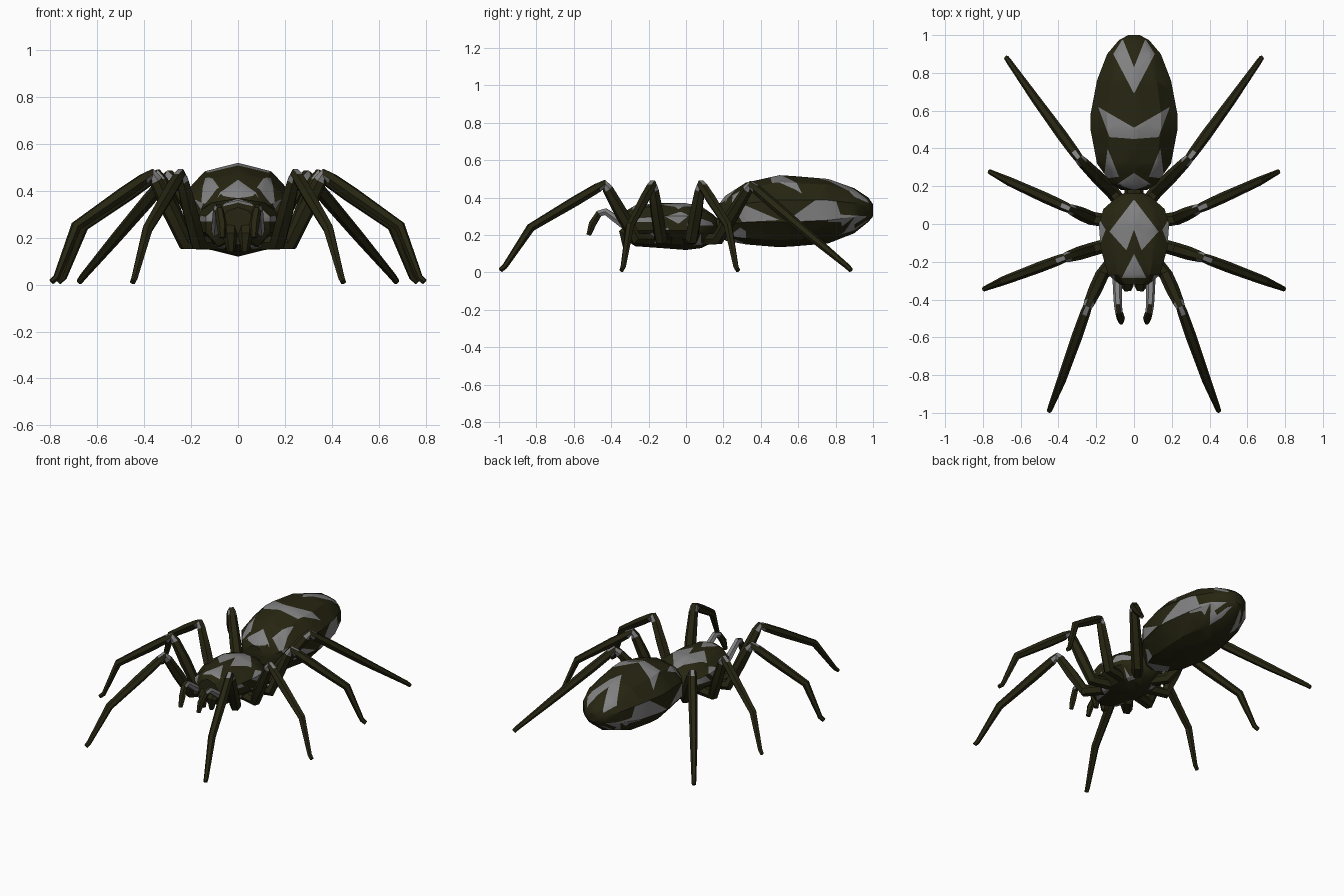
import bpy, bmesh, math
from mathutils import Vector

if "Cube" in bpy.data.objects:
    bpy.data.objects.remove(bpy.data.objects["Cube"])


def material(name, rgb):
    m = bpy.data.materials.new(name)
    m.diffuse_color = (*rgb, 1)
    m.use_nodes = True
    m.node_tree.nodes["Principled BSDF"].inputs["Base Color"].default_value = m.diffuse_color
    return m


OLIVE = material("dark_olive", (0.02, 0.019, 0.006))
GREY = material("pale_grey", (0.22, 0.22, 0.225))


def finish(bm, name, mirror=False):
    bmesh.ops.recalc_face_normals(bm, faces=bm.faces[:])
    me = bpy.data.meshes.new(name)
    bm.to_mesh(me)
    bm.free()
    me.materials.append(OLIVE)
    me.materials.append(GREY)
    ob = bpy.data.objects.new(name, me)
    bpy.context.collection.objects.link(ob)
    if mirror:
        ob.modifiers.new("mirror", 'MIRROR').use_mirror_merge = False
    bpy.ops.object.select_all(action='DESELECT')
    ob.select_set(True)
    bpy.context.view_layer.objects.active = ob
    bpy.ops.object.shade_smooth_by_angle(angle=math.radians(32))
    return ob


def bridge(bm, rings):
    """Join rings of vertices into a closed skin; returns faces per segment."""
    n = len(rings[0])
    segs = []
    for a, b in zip(rings, rings[1:]):
        segs.append([bm.faces.new((a[i], a[(i + 1) % n], b[(i + 1) % n], b[i]))
                     for i in range(n)])
    bm.faces.new(rings[0])
    bm.faces.new(rings[-1][::-1])
    return segs


def inside(p, tri):
    s = [(b[0] - a[0]) * (p[1] - a[1]) - (b[1] - a[1]) * (p[0] - a[0])
         for a, b in zip(tri, tri[1:] + tri[:1])]
    return all(v > 0 for v in s) or all(v < 0 for v in s)


def body(name, sections, sides, top, flank, belly):
    """Loft of (y, half width, bottom, top, widest height), with triangular
    markings cut into the back, flanks and belly."""
    bm = bmesh.new()
    rings = []
    for y, w, lo, hi, mid in sections:
        ring = []
        for i in range(sides):
            a = 2 * math.pi * i / sides
            c = math.cos(a)
            z = mid + c * ((hi - mid) if c > 0 else (mid - lo))
            ring.append(bm.verts.new((w * math.sin(a) * 1.03, y, z)))
        rings.append(ring)
    bridge(bm, rings)
    bmesh.ops.recalc_face_normals(bm, faces=bm.faces[:])
    bmesh.ops.triangulate(bm, faces=bm.faces[:])

    # Cut each marking edge through the faces of its own region only
    def region(f):
        nz = f.normal.z
        return 'top' if nz > 0.5 else 'belly' if nz < -0.6 else 'flank'

    marks = {'top': top, 'flank': flank, 'belly': belly}
    for key, tris in marks.items():
        for tri in tris:
            for a, b in zip(tri, tri[1:] + tri[:1]):
                d = (b[0] - a[0], b[1] - a[1])
                if key == 'flank':
                    planes = [((0, a[0], a[1]), (0, d[1], -d[0]))]
                else:
                    planes = [((s * a[0], a[1], 0), (s * d[1], -d[0], 0)) for s in (1, -1)]
                for co, no in planes:
                    fs = [f for f in bm.faces if region(f) == key]
                    es = {e for f in fs for e in f.edges}
                    vs = {v for f in fs for v in f.verts}
                    bmesh.ops.bisect_plane(bm, geom=fs + list(es) + list(vs), dist=1e-5,
                                           plane_co=co, plane_no=no)
    bm.normal_update()
    for f in bm.faces:
        c = f.calc_center_median()
        key = region(f)
        p = (c.y, c.z) if key == 'flank' else (abs(c.x), c.y)
        f.material_index = int(any(inside(p, t) for t in marks[key]))
    return finish(bm, name)


# Abdomen
body("abdomen",
     [(0.18, 0.07, 0.21, 0.37, 0.29), (0.21, 0.12, 0.17, 0.41, 0.30),
      (0.32, 0.20, 0.15, 0.48, 0.32), (0.50, 0.235, 0.135, 0.52, 0.33),
      (0.58, 0.235, 0.14, 0.515, 0.33), (0.76, 0.20, 0.155, 0.50, 0.335),
      (0.90, 0.145, 0.21, 0.45, 0.335), (0.975, 0.08, 0.27, 0.40, 0.335),
      (1.00, 0.03, 0.30, 0.365, 0.335)], 10,
     top=[[(0, .69), (.11, .90), (0, .83)], [(.11, .90), (.06, .98), (0, .83)],
          [(0, .51), (.19, .62), (.13, .46)], [(0, .51), (.13, .46), (0, .45)],
          [(.14, .40), (.08, .25), (.16, .24)], [(0, .27), (.09, .21), (0, .18)]],
     flank=[[(.53, .27), (.78, .45), (.84, .27)], [(.82, .31), (.84, .22), (.97, .30)],
            [(.68, .50), (.88, .46), (.97, .38)], [(.36, .48), (.44, .42), (.62, .45)],
            [(.22, .40), (.30, .27), (.50, .28)], [(.21, .18), (.44, .14), (.29, .24)]],
     belly=[[(0, .34), (.10, .20), (0, .18)], [(.03, .98), (.14, .90), (.08, .82)]])

# Head and thorax
body("thorax",
     [(-0.32, 0.075, 0.17, 0.33, 0.25), (-0.27, 0.14, 0.14, 0.36, 0.26),
      (-0.13, 0.18, 0.13, 0.37, 0.27), (0.0, 0.19, 0.12, 0.37, 0.27),
      (0.08, 0.165, 0.13, 0.355, 0.26), (0.145, 0.09, 0.16, 0.31, 0.25),
      (0.165, 0.05, 0.19, 0.29, 0.24)], 10,
     top=[[(0, .13), (.13, -.04), (0, -.03)], [(.13, -.04), (.04, -.14), (0, -.03)],
          [(0, -.16), (.065, -.285), (0, -.285)], [(.20, -.16), (.15, -.03), (.20, .05)]],
     flank=[[(-.31, .27), (-.24, .36), (-.17, .27)], [(-.20, .15), (-.10, .24), (-.02, .15)],
            [(-.15, .32), (-.04, .26), (.05, .33)], [(.00, .25), (.08, .34), (.15, .25)]],
     belly=[[(.05, -.30), (.15, -.18), (.10, -.10)], [(.05, .14), (.15, .08), (.08, .04)]])

# Waist
bm = bmesh.new()
bridge(bm, [[bm.verts.new((0.05 * math.cos(i * math.pi / 4), y,
                           0.25 + 0.045 * math.sin(i * math.pi / 4))) for i in range(8)]
            for y in (0.14, 0.21)])
finish(bm, "waist")


def limb(name, path, radii, grey_segments, sides=6):
    """Jointed tube along the path, mirrored to the other side."""
    pts = [Vector(p) for p in path]
    flat = pts[-1] - pts[0]
    flat.z = 0
    side = flat.cross(Vector((0, 0, 1))).normalized()
    bm = bmesh.new()
    rings = []
    for i, p in enumerate(pts):
        t = Vector()
        if i:
            t += (p - pts[i - 1]).normalized()
        if i < len(pts) - 1:
            t += (pts[i + 1] - p).normalized()
        up = side.cross(t).normalized()
        rings.append([bm.verts.new(p + radii[i] * (side * math.cos(a) + up * math.sin(a)))
                      for a in (2 * math.pi * k / sides for k in range(sides))])
    segs = bridge(bm, rings)
    for s, skip in grey_segments:
        for k, f in enumerate(segs[s]):
            f.material_index = int(k not in skip)
    finish(bm, name, mirror=True)


# Walking legs: socket, hip, knee, ankle, foot
LEGS = {
    "front_leg": [(.10, -.18, .18), (.17, -.27, .18), (.245, -.435, .475),
                  (.385, -.83, .24), (.445, -.98, .012)],
    "second_leg": [(.10, -.10, .18), (.225, -.135, .18), (.365, -.178, .475),
                   (.69, -.30, .25), (.785, -.34, .012)],
    "third_leg": [(.10, .01, .18), (.225, .03, .18), (.34, .08, .475),
                  (.66, .225, .25), (.755, .272, .012)],
    "back_leg": [(.06, .10, .18), (.115, .17, .18), (.29, .345, .47),
                 (.52, .66, .20), (.67, .872, .012)],
}
for name, pts in LEGS.items():
    socket, hip, knee, ankle, foot = map(Vector, pts)
    thigh = (knee - hip).normalized()
    shin = (ankle - knee).normalized()
    out = Vector((foot.x - ankle.x, foot.y - ankle.y, 0)).normalized()
    limb(name,
         [socket, hip, hip.lerp(knee, 0.45), knee - thigh * 0.035, knee + shin * 0.005,
          knee + shin * 0.045, knee.lerp(ankle, 0.4), ankle,
          foot - out * 0.012 + Vector((0, 0, 0.02)), foot + out * 0.012],
         [.036, .036, .036, .029, .024, .027, .029, .024, .015, .013],
         [(3, (1, 4)), (4, (0, 2))])

# Feelers beside the mouth
limb("feeler",
     [(.09, -.27, .22), (.088, -.34, .26), (.085, -.43, .325), (.08, -.465, .315),
      (.07, -.50, .26), (.068, -.52, .20)],
     [.024, .024, .021, .02, .022, .014],
     [(0, ()), (1, ()), (2, (1, 4))])

# Jaws
limb("jaw", [(.035, -.28, .25), (.035, -.33, .21), (.03, -.325, .14)],
     [.035, .033, .015], [])
